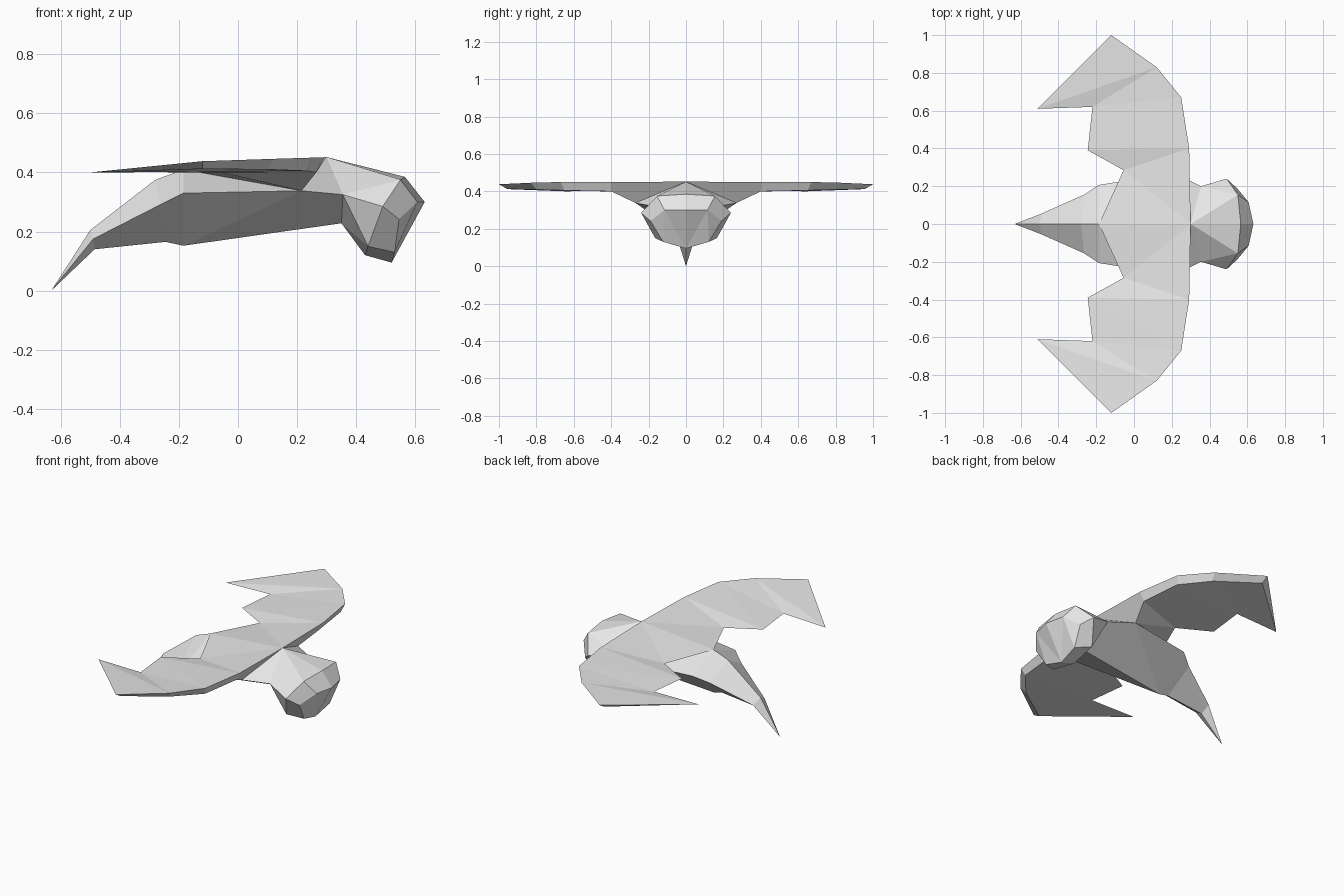
import bpy
import bmesh
from mathutils import Vector

if "Cube" in bpy.data.objects:
    bpy.data.objects.remove(bpy.data.objects["Cube"])

grey = bpy.data.materials.new("plain_grey")
grey.diffuse_color = (0.8, 0.8, 0.8, 1)
grey.use_nodes = True
grey.node_tree.nodes["Principled BSDF"].inputs["Base Color"].default_value = grey.diffuse_color


def build(name, faces):
    """Half mesh on +y from (corner list, outward direction) pairs, mirrored to -y."""
    bm = bmesh.new()
    for corners, out in faces:
        f = bm.faces.new([bm.verts.new(c) for c in corners])
        f.normal_update()
        if f.normal.dot(Vector(out)) < 0:
            f.normal_flip()
    bmesh.ops.remove_doubles(bm, verts=bm.verts, dist=0.0005)
    me = bpy.data.meshes.new(name)
    bm.to_mesh(me)
    bm.free()
    me.materials.append(grey)
    ob = bpy.data.objects.new(name, me)
    bpy.context.collection.objects.link(ob)
    m = ob.modifiers.new("mirror", 'MIRROR')
    m.use_axis = (False, True, False)
    m.merge_threshold = 0.0005
    return ob


def away(corners, centre):
    """Pair a face with the direction pointing away from a centre."""
    mid = sum((Vector(c) for c in corners), Vector()) / len(corners)
    return corners, mid - Vector(centre)


# shared points
nape, neck_side, neck_keel = (.30, 0, .452), (.355, .20, .325), (.35, 0, .228)
shoulder = (.215, .27, .338)

# body and tail: rings of ridge, side, keel
tip = (-.632, 0, 0)
rings = [
    [tip] * 3,
    [(-.50, 0, .205), (-.49, .055, .175), (-.485, 0, .14)],
    [(-.28, 0, .375), (-.265, .155, .29), (-.245, 0, .165)],
    [(-.185, 0, .41), (-.185, .207, .33), (-.185, 0, .152)],
]
faces = []
for a, b in zip(rings, rings[1:]):
    centre = sum((Vector(p) for p in (a[0], a[2], b[0], b[2])), Vector()) / 4
    for i in range(2):
        if a[0] == tip:
            faces.append(away([tip, b[i], b[i + 1]], centre))
        else:
            faces.append(away([a[i], b[i], b[i + 1], a[i + 1]], centre))
ridge, side, keel = rings[-1]
faces += [
    ([ridge, side, shoulder], (0, 0, 1)),
    ([side, shoulder, keel], (0, 1, -.5)),
    ([shoulder, neck_keel, keel], (0, 1, -.5)),
    ([shoulder, neck_side, neck_keel], (0, 1, -.5)),
    ([nape, shoulder, neck_side], (0, 1, 1)),
]
build("body", faces)

# head: back ring, front ring, blunt face
back = [(.565, 0, .385), (.55, .155, .375), (.49, .24, .285), (.44, .165, .15), (.43, 0, .12)]
front = [(.632, 0, .30), (.607, .115, .30), (.545, .19, .242), (.53, .122, .13), (.52, 0, .095)]
skin = [
    [nape, back[0], back[1]], [nape, back[1], neck_side],
    [neck_side, back[1], back[2]], [neck_side, back[2], back[3]],
    [neck_side, back[3], neck_keel], [neck_keel, back[3], back[4]],
    [front[0], front[1], front[4]], [front[1], front[3], front[4]],
    [front[1], front[2], front[3]],
]
for i in range(4):
    skin.append([back[i], back[i + 1], front[i + 1], front[i]])
build("head", [away(s, (.47, 0, .26)) for s in skin])

# wings: leading edge, its lower lip, and the jagged trailing edge
lead = [nape, (.292, .40, .45), (.25, .67, .45), (.12, .83, .446), (-.12, 1.0, .438)]
lip = [shoulder, (.265, .40, .40), (.235, .65, .405), (.105, .80, .41), (-.12, .955, .412)]
trail = [ridge, (-.055, .285, .40), (-.245, .39, .40), (-.22, .62, .402), (-.51, .61, .399)]
faces = []
for i in range(4):
    j = i + 1
    faces += [
        ([lead[i], lead[j], trail[j]], (0, 0, 1)),
        ([lead[i], trail[j], trail[i]], (0, 0, 1)),
        ([lip[i], lip[j], trail[j]], (0, 0, -1)),
        ([lip[i], trail[j], trail[i]], (0, 0, -1)),
        ([lead[i], lead[j], lip[j], lip[i]], (1, .6, -.2)),
    ]
faces.append(([lead[4], trail[4], lip[4]], (-.5, .5, -.5)))
build("wings", faces)
